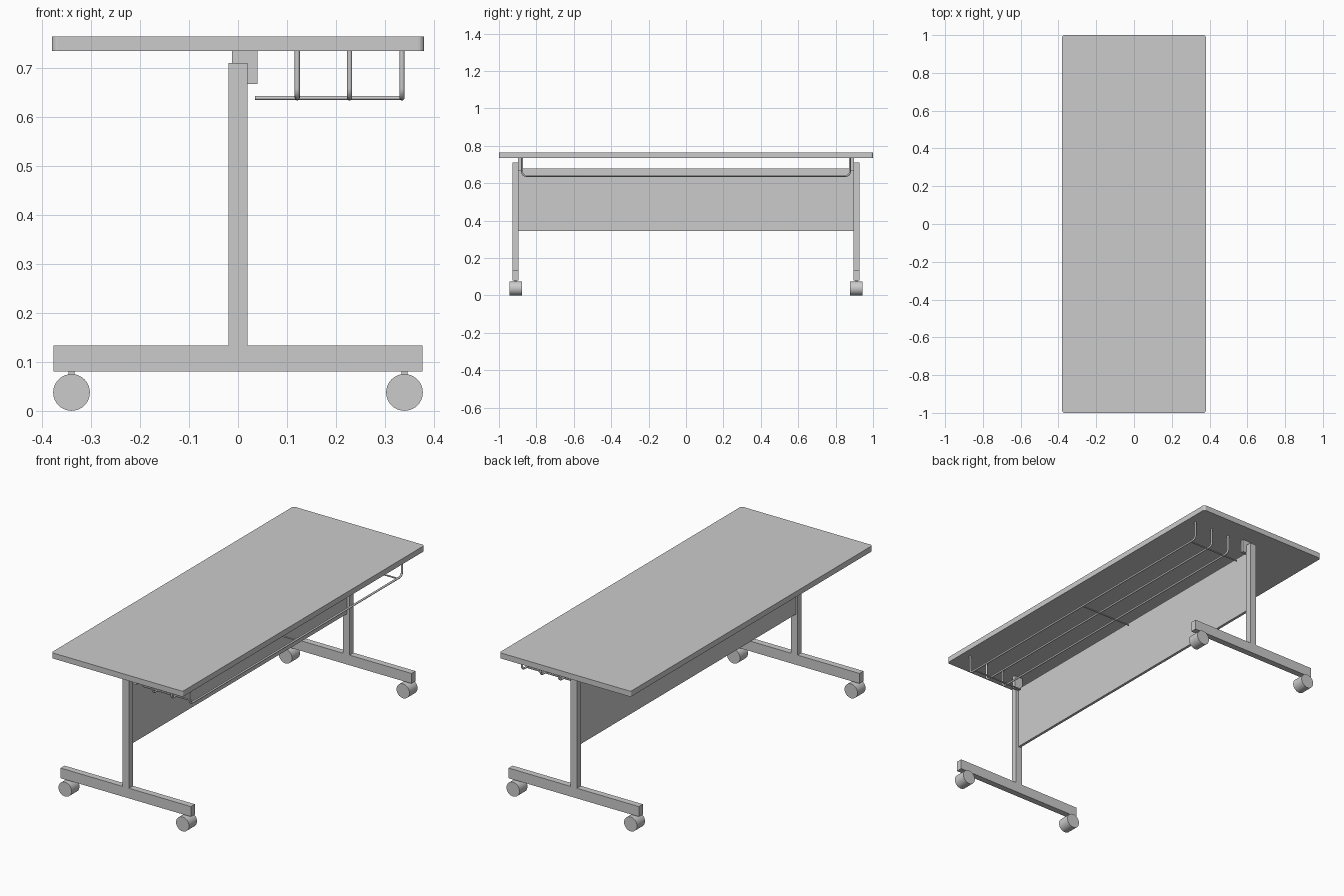
import bpy, bmesh, math
from mathutils import Vector

if "Cube" in bpy.data.objects:
    bpy.data.objects.remove(bpy.data.objects["Cube"])


def prism(name, pts, lo, hi, axis):
    """Extrude a 2D profile: axis 'Z' uses (x, y), axis 'Y' uses (x, z)."""
    bm = bmesh.new()
    co = (lambda a, b: (a, b, lo)) if axis == 'Z' else (lambda a, b: (a, lo, b))
    face = bm.faces.new([bm.verts.new(co(a, b)) for a, b in pts])
    new = bmesh.ops.extrude_face_region(bm, geom=[face])['geom']
    shift = Vector((0, 0, hi - lo)) if axis == 'Z' else Vector((0, hi - lo, 0))
    bmesh.ops.translate(bm, vec=shift, verts=[v for v in new if isinstance(v, bmesh.types.BMVert)])
    bmesh.ops.recalc_face_normals(bm, faces=bm.faces)
    me = bpy.data.meshes.new(name)
    bm.to_mesh(me)
    bm.free()
    ob = bpy.data.objects.new(name, me)
    bpy.context.collection.objects.link(ob)
    return ob


def box(name, x0, x1, y0, y1, z0, z1):
    return prism(name, [(x0, z0), (x1, z0), (x1, z1), (x0, z1)], y0, y1, 'Y')


def activate(ob):
    bpy.ops.object.select_all(action='DESELECT')
    ob.select_set(True)
    bpy.context.view_layer.objects.active = ob


def wire(name, pts, r):
    """Round rod along a path, turned into a smooth mesh."""
    cu = bpy.data.curves.new(name, 'CURVE')
    cu.dimensions = '3D'
    cu.bevel_depth = r
    cu.bevel_resolution = 3
    cu.use_fill_caps = True
    sp = cu.splines.new('POLY')
    sp.points.add(len(pts) - 1)
    for p, c in zip(sp.points, pts):
        p.co = (*c, 1)
    ob = bpy.data.objects.new(name, cu)
    bpy.context.collection.objects.link(ob)
    activate(ob)
    bpy.ops.object.convert(target='MESH')
    bpy.ops.object.shade_smooth_by_angle(angle=math.radians(40))


# Tabletop with slightly rounded corners
R = 0.012
corners = []
for i, (sx, sy) in enumerate([(1, 1), (-1, 1), (-1, -1), (1, -1)]):
    for k in range(6):
        a = math.radians(90 * i + 18 * k)
        corners.append((sx * (0.38 - R) + R * math.cos(a), sy * (1 - R) + R * math.sin(a)))
prism("tabletop", corners, 0.735, 0.764, 'Z')

# Inverted T legs, brackets and casters at each end
tee = [(-0.377, 0.08), (0.377, 0.08), (0.377, 0.133), (0.019, 0.133),
       (0.019, 0.71), (-0.019, 0.71), (-0.019, 0.133), (-0.377, 0.133)]
for s, side in ((-1, "near"), (1, "far")):
    y0, y1 = sorted((s * 0.895, s * 0.928))
    prism(f"leg_{side}", tee, y0, y1, 'Y')
    y0, y1 = sorted((s * 0.88, s * 0.897))
    box(f"top_bracket_{side}", -0.012, 0.04, y0, y1, 0.667, 0.736)
    for x, end in ((-0.34, "left"), (0.34, "right")):
        bpy.ops.mesh.primitive_cylinder_add(vertices=40, radius=0.0375, depth=0.066,
                                            location=(x, s * 0.911, 0.0375),
                                            rotation=(math.pi / 2, 0, 0))
        bpy.context.object.name = f"caster_{side}_{end}"
        bpy.ops.object.shade_smooth_by_angle(angle=math.radians(40))
        # Short stem joining the wheel to the foot
        box(f"caster_stem_{side}_{end}", x - 0.006, x + 0.006,
            s * 0.911 - 0.006, s * 0.911 + 0.006, 0.06, 0.085)

# Modesty panel between the columns
box("modesty_panel", -0.01, 0.004, -0.896, 0.896, 0.345, 0.678)

# Under-top wire shelf: long U-shaped rods
Y, Z, B = 0.876, 0.639, 0.02
half = [(Y, 0.737)] + [(Y - B + B * math.cos(a), Z + B - B * math.sin(a))
                       for a in (math.radians(15 * k) for k in range(7))]
path = half + [(-y, z) for y, z in reversed(half)]
for i, x in enumerate((0.121, 0.228, 0.335)):
    wire(f"shelf_rod_{i + 1}", [(x, y, z) for y, z in path], 0.0052)

# Shelf cross rods
for i, y in enumerate((-0.84, 0, 0.84)):
    wire(f"shelf_cross_rod_{i + 1}", [(0.035, y, Z), (0.337, y, Z)], 0.004)
